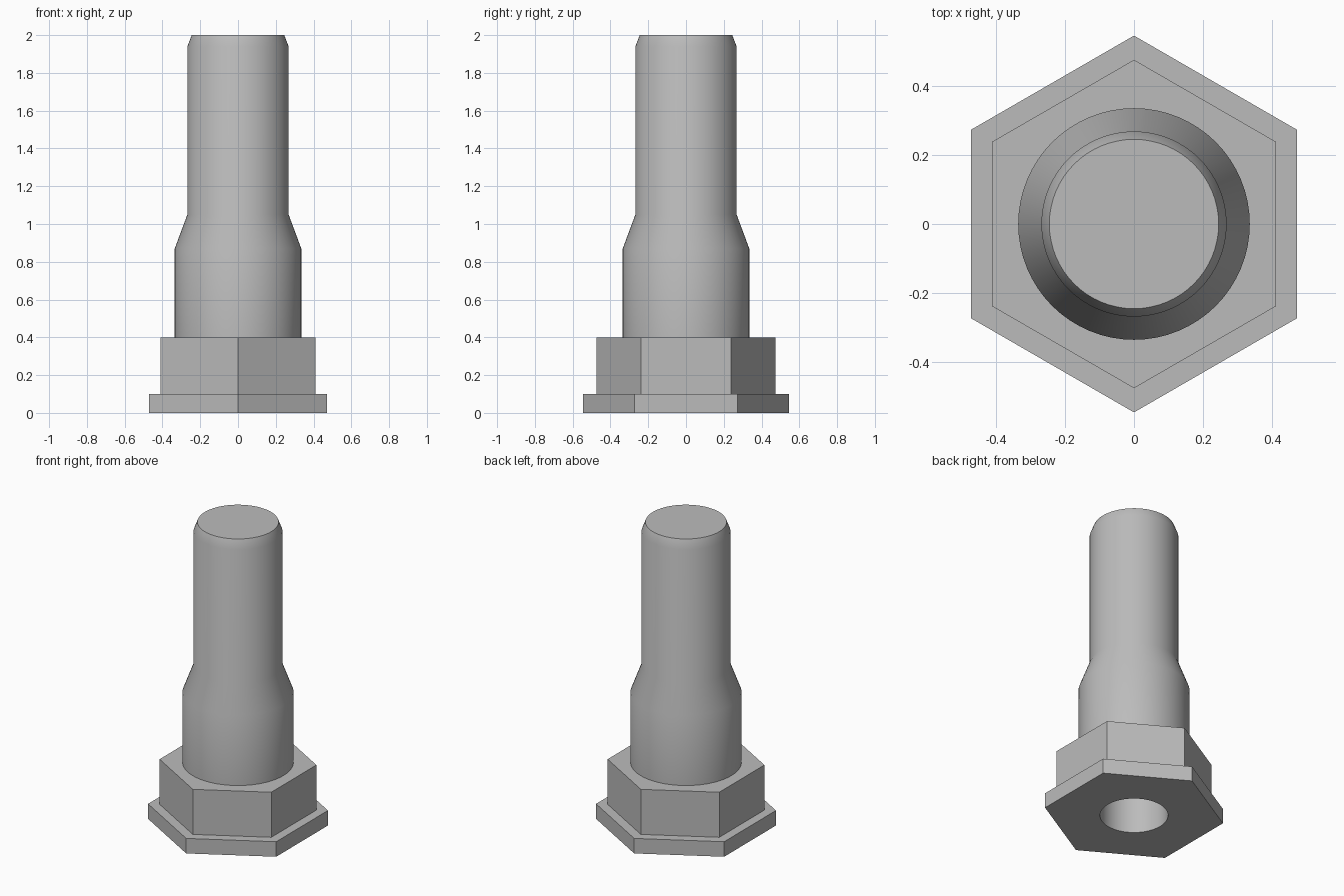
import bpy, bmesh, math

default = bpy.data.objects.get("Cube")
if default:
    bpy.data.objects.remove(default, do_unlink=True)

# One plain grey for the whole part
steel = bpy.data.materials.new("steel_grey")
steel.use_nodes = True
GREY = (0.5, 0.5, 0.5, 1.0)
steel.diffuse_color = GREY
steel.node_tree.nodes["Principled BSDF"].inputs["Base Color"].default_value = GREY


def turned(name, profile, sides, smooth=False):
    """Closed solid lofted through (radius, height) rings; a corner faces -y."""
    bm = bmesh.new()
    rings = []
    for r, z in profile:
        angles = [2 * math.pi * i / sides - math.pi / 2 for i in range(sides)]
        rings.append([bm.verts.new((r * math.cos(a), r * math.sin(a), z)) for a in angles])
    for low, high in zip(rings, rings[1:]):
        for i in range(sides):
            j = (i + 1) % sides
            bm.faces.new((low[i], low[j], high[j], high[i]))
    bm.faces.new(rings[0][::-1])
    bm.faces.new(rings[-1])
    mesh = bpy.data.meshes.new(name)
    bm.to_mesh(mesh)
    bm.free()
    mesh.materials.append(steel)
    obj = bpy.data.objects.new(name, mesh)
    bpy.context.collection.objects.link(obj)
    if smooth:
        bpy.ops.object.select_all(action='DESELECT')
        obj.select_set(True)
        bpy.context.view_layer.objects.active = obj
        bpy.ops.object.shade_smooth_by_angle(angle=math.radians(30))
    return obj


# Hexagonal flange and head, then the stepped round shank with a chamfered tip
flange = turned("base_flange", [(0.545, 0), (0.545, 0.1)], 6)
head = turned("hex_head", [(0.475, 0.1), (0.475, 0.4)], 6)
shank = turned("shank", [(0.335, 0.4), (0.335, 0.87), (0.268, 1.05),
                         (0.268, 1.94), (0.245, 2.0)], 64, smooth=True)

# Blind bore from below
bore = turned("bore_cutter", [(0.205, -0.1), (0.205, 1.7)], 64, smooth=True)
bore.hide_render = True
bore.hide_viewport = True
bore.display_type = 'WIRE'
for part in (flange, head, shank):
    cut = part.modifiers.new("bore", 'BOOLEAN')
    cut.operation = 'DIFFERENCE'
    cut.solver = 'EXACT'
    cut.object = bore
